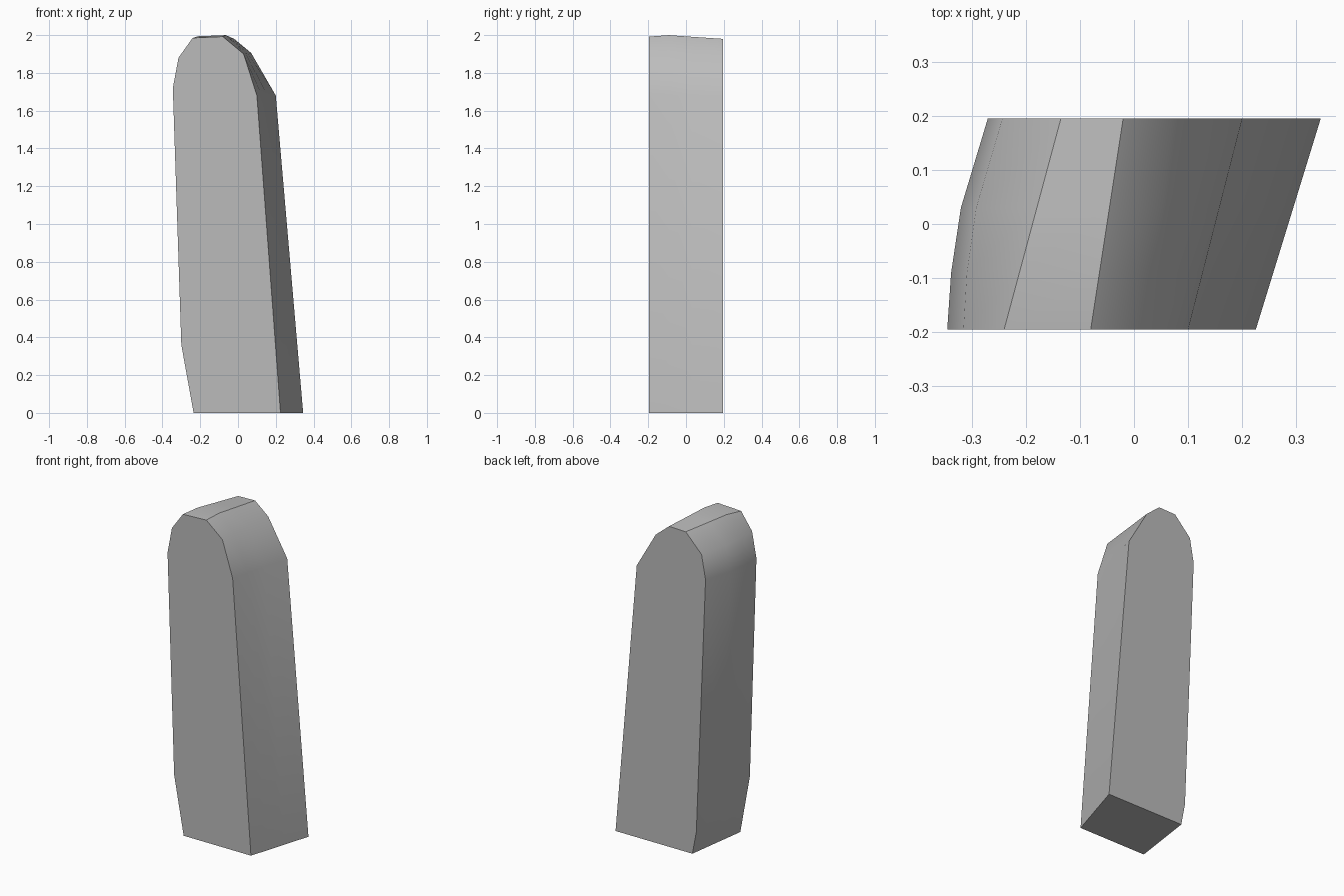
import bpy, bmesh, math

cube = bpy.data.objects.get("Cube")
if cube:
    bpy.data.objects.remove(cube)

# Outlines (x, z) of the leaning slab, from lower left over the top to lower right
FRONT = [(-.235, 0), (-.30, .36), (-.345, 1.72), (-.315, 1.88), (-.24, 1.985),
         (-.08, 1.992), (.03, 1.9), (.10, 1.68), (.225, 0)]
BACK = [(-.18, 0), (-.207, .14), (-.27, 1.716), (-.243, 1.865), (-.135, 1.977),
        (-.02, 1.98), (.07, 1.905), (.2, 1.68), (.345, 0)]
HALF = .195


def outline_at(y, bulge, rise):
    """Blend the two outlines, swelling the left flank and the crown a little."""
    t = (y + HALF) / (2 * HALF)
    ring = []
    for i, ((fx, fz), (bx, bz)) in enumerate(zip(FRONT, BACK)):
        x = fx + (bx - fx) * t - (bulge if i in (1, 2, 3) else 0)
        z = fz + (bz - fz) * t + (rise if i in (4, 5) else 0)
        ring.append((x, y, z))
    return ring


# Stone material
stone = bpy.data.materials.new("stone grey")
stone.use_nodes = True
colour = (.5, .5, .5, 1)
stone.diffuse_color = colour
stone.node_tree.nodes["Principled BSDF"].inputs["Base Color"].default_value = colour

# Slab lofted from front to back
bm = bmesh.new()
rings = [[bm.verts.new(p) for p in outline_at(*s)]
         for s in ((-HALF, 0, 0), (-.09, .013, .011), (.03, .018, .006), (HALF, 0, 0))]
for a, b in zip(rings, rings[1:]):
    for i in range(len(a)):
        j = (i + 1) % len(a)
        bm.faces.new((a[i], a[j], b[j], b[i]))
bm.faces.new(rings[0])
bm.faces.new(rings[-1])
bmesh.ops.recalc_face_normals(bm, faces=bm.faces)
mesh = bpy.data.meshes.new("stone_slab")
bm.to_mesh(mesh)
bm.free()
mesh.materials.append(stone)

slab = bpy.data.objects.new("stone_slab", mesh)
bpy.context.collection.objects.link(slab)
bpy.context.view_layer.objects.active = slab
slab.select_set(True)
bpy.ops.object.shade_smooth_by_angle(angle=math.radians(40))
